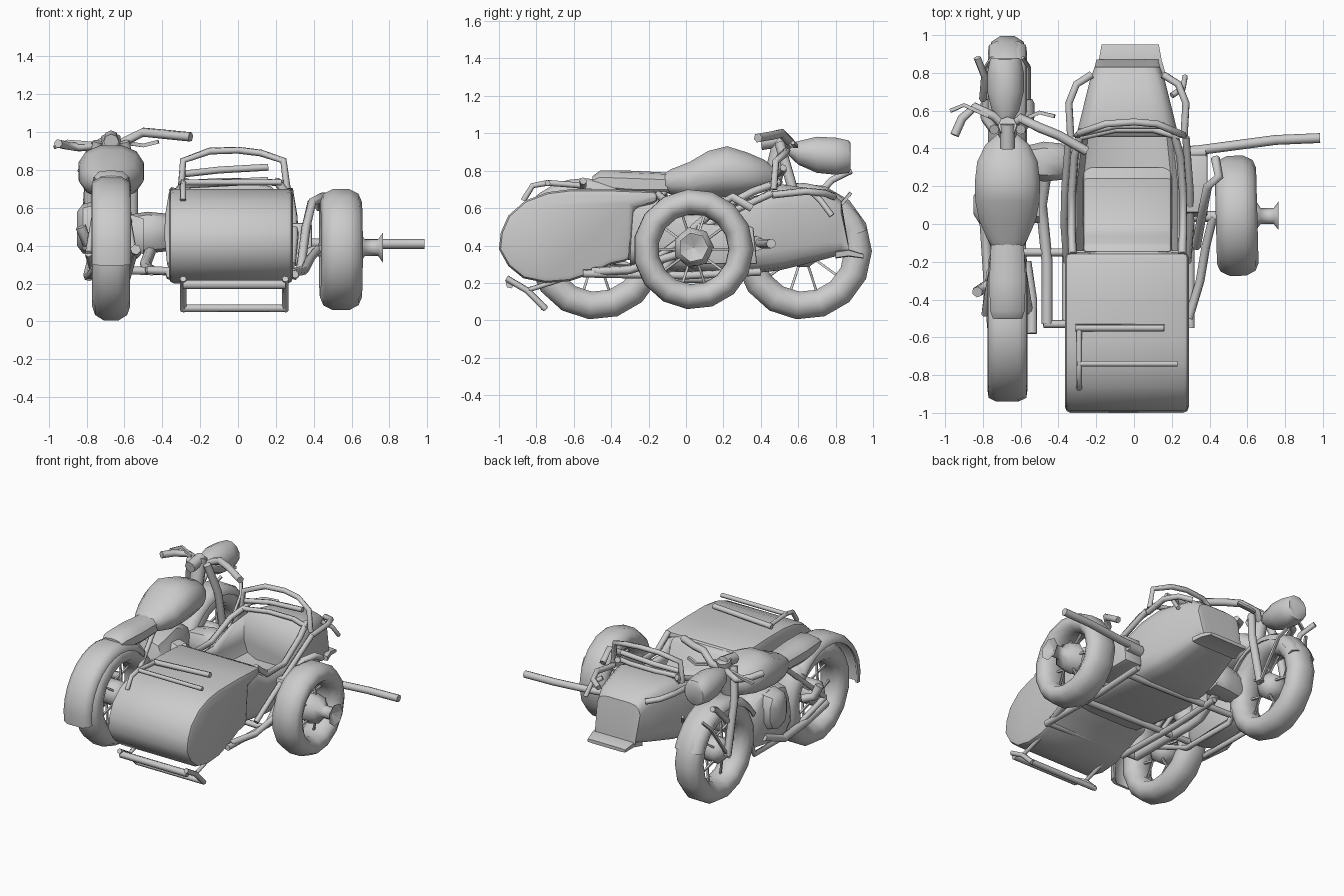
import bpy, bmesh, math
from mathutils import Vector, Matrix

if "Cube" in bpy.data.objects:
    bpy.data.objects.remove(bpy.data.objects["Cube"])

BX = -0.67   # motorcycle centre line
SX = -0.035  # sidecar centre line


def build(name, verts, faces, smooth=40):
    me = bpy.data.meshes.new(name)
    me.from_pydata([tuple(v) for v in verts], [], faces)
    bm = bmesh.new()
    bm.from_mesh(me)
    bmesh.ops.recalc_face_normals(bm, faces=bm.faces)
    bm.to_mesh(me)
    bm.free()
    ob = bpy.data.objects.new(name, me)
    bpy.context.collection.objects.link(ob)
    bpy.ops.object.select_all(action='DESELECT')
    ob.select_set(True)
    bpy.context.view_layer.objects.active = ob
    if smooth:
        bpy.ops.object.shade_smooth_by_angle(angle=math.radians(smooth))
    return ob


def bridge(rings, closed_path=False):
    n, m = len(rings[0]), len(rings)
    faces = []
    for i in range(m if closed_path else m - 1):
        for j in range(n):
            a, b, k = i * n, ((i + 1) % m) * n, (j + 1) % n
            faces.append((a + j, a + k, b + k, b + j))
    if not closed_path:
        faces += [tuple(range(n)), tuple(range((m - 1) * n, m * n))]
    return [v for r in rings for v in r], faces


def loft(name, cx, secs, n=12, p=1.0, axis='Y'):
    """secs: (along, half width, z low, z high); p < 1 makes squarer sections"""
    rings = []
    for t, hw, z0, z1 in secs:
        ring = []
        for k in range(n):
            a = 2 * math.pi * (k + .5) / n
            c, s = math.cos(a), math.sin(a)
            u = hw * math.copysign(abs(c) ** p, c)
            z = (z0 + z1) / 2 + (z1 - z0) / 2 * math.copysign(abs(s) ** p, s)
            ring.append((cx + u, t, z) if axis == 'Y' else (t, cx + u, z))
        rings.append(ring)
    return build(name, *bridge(rings))


def lathe(name, c, prof, a0=0, a1=360, n=16, yaw=0, smooth=60):
    """revolve closed (x, radius) profile about the x axis; angle 0 = +y, 90 = up"""
    full = a1 - a0 >= 360
    rings = []
    rot = Matrix.Rotation(math.radians(yaw), 3, 'Z')
    for i in range(n if full else n + 1):
        a = math.radians(a0 + (a1 - a0) * i / n)
        rings.append([Vector(c) + rot @ Vector((x, r * math.cos(a), r * math.sin(a))) for x, r in prof])
    return build(name, *bridge(rings, closed_path=full), smooth)


def tube(name, pts, r=0.014, n=6):
    pts = [Vector(p) for p in pts]
    rings = []
    for i, p in enumerate(pts):
        d = (pts[min(i + 1, len(pts) - 1)] - pts[max(i - 1, 0)]).normalized()
        u = d.orthogonal().normalized() if i == 0 else (u - d * u.dot(d)).normalized()
        v = d.cross(u)
        rings.append([p + r * (u * math.cos(2 * math.pi * k / n) + v * math.sin(2 * math.pi * k / n)) for k in range(n)])
    return build(name, *bridge(rings), 65)


def extrude_x(name, prof, x0, x1, bevel=0.0):
    ob = build(name, *bridge([[(x, y, z) for y, z in prof] for x in (x0, x1)]), smooth=0)
    if bevel:
        md = ob.modifiers.new('bevel', 'BEVEL')
        md.width, md.segments, md.angle_limit = bevel, 2, math.radians(50)
        md.limit_method = 'ANGLE'
        bpy.ops.object.modifier_apply(modifier='bevel')
    bpy.ops.object.shade_smooth_by_angle(angle=math.radians(40))
    return ob


def wheel(name, c, R, hw, h, yaw=0):
    """fat tyre of radial thickness 2h, hub and crossed spokes"""
    prof = [(hw * math.copysign(abs(math.cos(a)) ** .8, math.cos(a)), R - h + h * math.sin(a))
            for a in [2 * math.pi * k / 10 for k in range(10)]]
    lathe(name + '_tyre', c, prof, n=15, yaw=yaw, smooth=80)
    lathe(name + '_hub', c, [(-.1, .001), (-.09, .045), (-.05, .09), (.05, .09), (.09, .045), (.1, .001)], n=10, yaw=yaw)
    for k in range(10):
        a = 2 * math.pi * k / 10
        d = Vector((0, math.cos(a), math.sin(a)))
        tube(name + '_spoke', [Vector(c) + d * .06 + Vector((.05 * (-1) ** k, 0, 0)), Vector(c) + d * (R - 2 * h + .01)], .009, 4)


# wheels
wheel('front_wheel', (BX, .628, .37), .37, .1, .078)
wheel('rear_wheel', (BX, -.48, .37), .37, .1, .078)
wheel('sidecar_wheel', (.543, .04, .38), .325, .11, .07, yaw=1.5)
lathe('sidecar_hubcap', (.54, .04, .39), [(.0, .001), (.02, .11), (.1, .09), (.13, .045), (.2, .045), (.225, .08), (.19, .001)], n=7)

# motorcycle mudguards
guard = [(-.105, .34), (-.1, .375), (-.06, .395), (.06, .395), (.1, .375), (.105, .34), (.09, .34), (.05, .38), (-.05, .38), (-.09, .34)]
lathe('rear_mudguard', (BX, -.545, .365), guard, 40, 190, 12)
lathe('front_mudguard', (BX, .605, .35), [(x * .98, r - .01) for x, r in guard], 20, 150, 10)

# tank, seat, headlight
loft('fuel_tank', BX, [(-.14, .07, .70, .77), (-.08, .11, .67, .81), (.02, .155, .65, .85), (.12, .175, .65, .91), (.22, .178, .655, .935),
                       (.33, .165, .67, .90), (.42, .12, .69, .86), (.48, .05, .72, .81)], p=.85)
loft('saddle', BX, [(-.5, .08, .70, .77), (-.46, .095, .68, .8), (-.3, .1, .66, .8), (-.1, .09, .66, .79)], 10, .75)
loft('headlight', BX - .01, [(.55, .04, .88, .94), (.6, .075, .83, .96), (.7, .1, .785, .985), (.8, .1, .775, .98), (.87, .085, .785, .965), (.88, .075, .80, .95)])

# handlebars, levers and fork
tube('handlebar_left', [(-.67, .5, .9), (-.74, .57, .93), (-.84, .62, .92), (-.91, .56, .93), (-.95, .47, .94)], .024)
tube('handlebar_right', [(-.67, .5, .9), (-.6, .56, .95), (-.5, .51, 1.0), (-.4, .47, .99), (-.25, .385, .975)], .026)
tube('hand_lever_left', [(-.77, .57, .94), (-.9, .63, .95), (-.97, .6, .92)], .014, 4)
tube('hand_lever_right', [(-.57, .56, .94), (-.5, .59, .93), (-.42, .57, .95)], .014, 4)
tube('steering_stem', [(BX, .45, .7), (BX, .52, .98)], .05, 8)
tube('instrument', [(BX, .4, .95), (BX, .53, .97)], .04, 8)
for s in (-1, 1):
    x = BX + s * .115
    tube('front_fork', [(BX + s * .07, .5, .95), (x, .56, .74), (x, .64, .36)], .027, 8)
    tube('mudguard_stay', [(x, .64, .36), (x, .83, .62), (BX + s * .08, .88, .68)], .012, 4)
    tube('frame_down_tube', [(BX + s * .04, .46, .75), (BX + s * .07, .36, .4), (BX + s * .08, .28, .22), (BX + s * .08, -.15, .22), (BX + s * .12, -.48, .36)], .02)
    tube('seat_stay', [(BX + s * .06, -.1, .7), (BX + s * .12, -.48, .36)], .018)
tube('side_strut', [(-.8, .66, .62), (-.79, .78, .75), (-.83, .88, .8)], .02)

# engine
loft('engine_block', BX, [(-.14, .08, .26, .42), (-.08, .11, .22, .6), (.12, .12, .22, .66), (.27, .1, .24, .6), (.33, .06, .3, .5)], 10, .6)
loft('engine_cylinder', .33, [(-.6, .08, .36, .56), (-.48, .11, .36, .58), (-.38, .1, .37, .57), (-.34, .06, .42, .53)], 10, .8, 'X')
loft('left_engine_cover', .1, [(-.85, .05, .4, .58), (-.82, .1, .36, .62), (-.74, .12, .34, .64)], 10, .8, 'X')
loft('intake', .08, [(-.6, .07, .38, .58), (-.5, .08, .35, .55)], 8, .7, 'X')
tube('left_foot_rest', [(-.73, -.3, .4), (-.8, -.34, .42), (-.83, -.36, .5)], .03)
tube('left_exhaust', [(-.77, .2, .32), (-.79, 0, .24), (-.77, -.3, .25), (-.75, -.55, .28)], .028)
tube('right_exhaust', [(-.46, .3, .38), (-.49, .1, .3), (-.48, 0, .28), (-.46, -.2, .27), (-.46, -.53, .27)], .03)
tube('rear_link', [(-.57, -.2, .34), (-.54, -.4, .36), (-.54, -.58, .38)], .028)

# sidecar trunk with rounded tail, and the stepped panel behind the seat
trunk_profile = [(-1.0, .38), (-.99, .47), (-.95, .56), (-.86, .64), (-.74, .685), (-.62, .7), (-.4, .7), (-.15, .69), (-.15, .63), (-.28, .6),
                 (-.30, .32), (-.4, .3), (-.5, .25), (-.62, .21), (-.75, .2), (-.87, .225), (-.95, .29)]
extrude_x('sidecar_trunk', trunk_profile, -.365, .29, .04)

# sidecar hull with low sides and a cut-out cockpit
hull = loft('sidecar_hull', SX, [(-.3, .3, .29, .67), (-.16, .31, .27, .68), (-.04, .31, .26, .59), (.16, .31, .25, .59), (.36, .295, .25, .69), (.5, .265, .265, .73),
                                 (.76, .2, .33, .695), (.83, .175, .35, .64), (.87, .165, .36, .4)], 16, .4)
cutter = loft('cockpit_cutter', SX, [(-.14, .27, .4, .95), (.2, .27, .38, .95), (.46, .24, .38, .95)], 12, .4)
cutter.hide_render = True
bpy.context.view_layer.objects.active = hull
md = hull.modifiers.new('cockpit', 'BOOLEAN')
md.object, md.operation, md.solver = cutter, 'DIFFERENCE', 'EXACT'
bpy.ops.object.modifier_apply(modifier='cockpit')
bpy.data.objects.remove(cutter)
extrude_x('cockpit_seat', [(-.15, .36), (-.15, .68), (-.1, .65), (-.06, .52), (.02, .46), (.24, .46), (.3, .4), (.3, .36)], -.27, .2, .02)
loft('nose_step', -.02, [(.8, .19, .33, .37), (.87, .17, .34, .38), (.95, .155, .33, .355)], 8, .3)

# cockpit rim, windscreen frame and nose rails
for s in (-1, 1):
    tube('cockpit_rim', [(SX + s * .29, -.16, .68), (SX + s * .295, -.04, .585), (SX + s * .295, .16, .585), (SX + s * .28, .36, .69), (SX + s * .24, .5, .74)], .022)
    tube('nose_rail', [(SX + s * .3, .46, .67), (SX + s * .31, .64, .69), (SX + s * .27, .74, .68), (SX + s * .19, .79, .66)], .02)
    tube('hull_side_tube', [(SX + s * .31, .46, .68), (SX + s * .33, .2, .56), (SX + s * .335, 0, .45), (SX + s * .32, -.2, .3)], .02)
tube('nose_bracket', [(.2, .68, .68), (.26, .72, .64), (.27, .78, .56)], .016)
tube('windscreen_frame', [(-.3, .47, .7), (-.29, .48, .85), (-.15, .53, .9), (0, .54, .905), (.12, .53, .89), (.24, .48, .85), (.26, .47, .7)], .019)
tube('windscreen_bar', [(-.28, .48, .78), (-.1, .52, .80), (.16, .52, .815)], .019)
tube('cowl_bar', [(-.28, .46, .73), (-.1, .5, .74), (.1, .5, .74), (.24, .46, .73)], .018)

# luggage rack on the trunk
tube('rack_front_bar', [(-.31, -.55, .72), (.16, -.55, .745)], .02)
tube('rack_rear_bar', [(-.3, -.74, .735), (.23, -.74, .735)], .016)
tube('rack_post', [(-.29, -.87, .64), (-.29, -.82, .72), (-.29, -.74, .735), (-.29, -.55, .72)], .016)

# rear bumper ladder
for y, z, r in ((-.94, .195, .025), (-.76, .07, .02)):
    tube('bumper_bar', [(-.29, y, z), (.25, y, z)], r)
for x in (-.29, .25):
    tube('bumper_side', [(x, -.96, .225), (x, -.85, .16), (x, -.75, .06)], .018)
    tube('bumper_mount', [(x, -.85, .16), (x, -.6, .24)], .014)

# chassis tubes joining motorcycle, sidecar and side wheel
for x in (-.36, .3):
    tube('chassis_rail', [(x, -.55, .25), (x, 0, .24), (x, .4, .26)], .022)
for y in (-.53, -.15, .3):
    tube('cross_tube', [(-.6 if y > -.5 else -.48, y, .27), (.3, y, .25)], .022)
tube('wheel_axle', [(.25, .04, .3), (.4, .04, .37), (.54, .04, .38)], .03)
tube('wheel_arm', [(.29, -.5, .26), (.35, -.3, .27), (.38, -.12, .33), (.42, .04, .38)], .024)
tube('wheel_arch_bar', [(.33, -.12, .27), (.36, .05, .5), (.39, .2, .63), (.45, .25, .66), (.43, .35, .6)], .024)
extrude_x('wheel_bracket', [(.03, .3), (.38, .3), (.36, .5), (.06, .52)], .25, .39, .01)
tube('side_arm', [(.26, .38, .42), (.45, .405, .41), (.75, .445, .41), (.985, .455, .41)], .026, 8)
tube('side_lamp', [(.26, .37, .41), (.38, .38, .41)], .04, 8)
